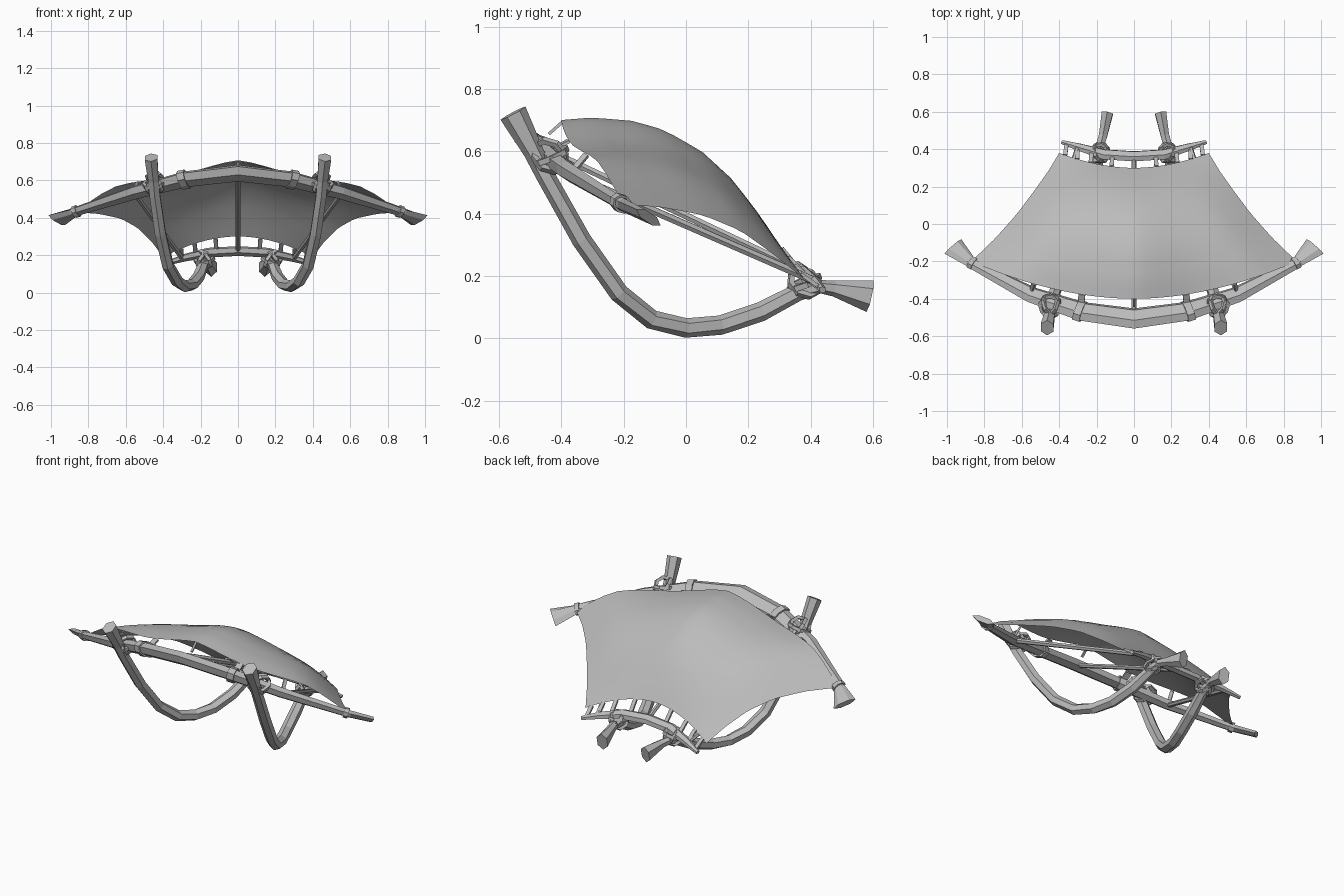
import bpy, bmesh, math
from mathutils import Vector as V

if "Cube" in bpy.data.objects:
    bpy.data.objects.remove(bpy.data.objects["Cube"])


def material(name, c):
    m = bpy.data.materials.new(name)
    m.diffuse_color = (c, c, c, 1)
    m.use_nodes = True
    m.node_tree.nodes["Principled BSDF"].inputs["Base Color"].default_value = m.diffuse_color
    return m


GREY = material("plain grey", 0.5)


def finish(name, bm, smooth=False):
    bmesh.ops.recalc_face_normals(bm, faces=bm.faces)
    me = bpy.data.meshes.new(name)
    bm.to_mesh(me)
    bm.free()
    me.materials.append(GREY)
    if smooth:
        me.shade_smooth()
    ob = bpy.data.objects.new(name, me)
    bpy.context.collection.objects.link(ob)
    return ob


def sweep(name, pts, sizes, ref, sides=6, closed=False):
    """Faceted bar through pts; sizes = (half width, half thickness along ref)."""
    pts = [V(p) for p in pts]
    n = len(pts)
    ref = V(ref).normalized()
    if isinstance(sizes, tuple):
        sizes = [sizes] * n
    bm = bmesh.new()
    rings = []
    for i, p in enumerate(pts):
        a = pts[(i - 1) % n] if closed else pts[max(i - 1, 0)]
        b = pts[(i + 1) % n] if closed else pts[min(i + 1, n - 1)]
        t = (b - a).normalized()
        w = t.cross(ref).normalized()
        h = w.cross(t)
        ring = []
        for k in range(sides):
            ang = 2 * math.pi * (k + (0.5 if sides == 4 else 0)) / sides
            f = 1.414 if sides == 4 else 1.08
            ring.append(bm.verts.new(p + w * math.cos(ang) * sizes[i][0] * f
                                     + h * math.sin(ang) * sizes[i][1] * f))
        rings.append(ring)
    for i in range(n if closed else n - 1):
        r, s = rings[i], rings[(i + 1) % n]
        for k in range(sides):
            j = (k + 1) % sides
            bm.faces.new((r[k], r[j], s[j], s[k]))
    if not closed:
        bm.faces.new(rings[0])
        bm.faces.new(rings[-1])
    return finish(name, bm)


def loop(name, centre, axis, radius, thick=0.011, squash=1.0, band=None):
    """Binding loop wrapped round an axis."""
    c, ax = V(centre), V(axis).normalized()
    u = ax.cross(V(N)).normalized()
    v = ax.cross(u)
    pts = [c + u * math.cos(i * math.pi / 4) * radius
           + v * math.sin(i * math.pi / 4) * radius * squash for i in range(8)]
    return sweep(name, pts, (thick, band or thick), ax, 4, True)


def mirror_pts(half):
    return [(-x, y, z) for x, y, z in reversed(half[1:])] + half


def interp(table, t):
    for (t0, a), (t1, b) in zip(table, table[1:]):
        if t <= t1:
            return V(a).lerp(V(b), (t - t0) / (t1 - t0))
    return V(table[-1][1])


N = (0, 0.55, 0.83)  # normal of the sloping frame

# front bow beam with flared tips
half = [(0, -.505, .638), (.28, -.467, .606), (.55, -.378, .535), (.84, -.225, .442),
        (.88, -.198, .426), (.968, -.12, .388)]
hs = [(.06, .034), (.056, .033), (.046, .028), (.031, .021), (.032, .02), (.06, .016)]
sweep("front_beam", mirror_pts(half), hs[:0:-1] + hs, N)

# rear bow beam
half = [(0, .362, .222), (.16, .372, .213), (.29, .41, .185), (.385, .438, .155)]
hs = [(.03, .022), (.03, .022), (.022, .017), (.012, .01)]
sweep("rear_beam", mirror_pts(half), hs[:0:-1] + hs, N)

# stretched cover, peaked at the middle and shoulders of its front edge
centre = [(0, (0, -.4, .70)), (.14, (0, -.3, .708)), (.32, (0, -.17, .697)), (.46, (0, -.07, .668)),
          (.62, (0, .05, .60)), (.76, (0, .15, .508)), (.9, (0, .24, .39)), (1, (0, .3, .30))]
edge = [(0, (.87, -.2, .43)), (.2, (.74, -.075, .42)), (.4, (.625, .055, .395)),
        (.6, (.535, .175, .345)), (.8, (.46, .28, .27)), (1, (.4, .38, .19))]
sag = [(0, (0, 0, 0)), (.08, (.04, 0, 0)), (.18, (.12, 0, 0)), (.38, (.29, 0, 0)), (.55, (.365, 0, 0)),
       (.7, (.44, 0, 0)), (.78, (.52, 0, 0)), (.88, (.72, 0, 0)), (1, (1, 0, 0))]


def cover(u, v):
    c, e = interp(centre, v), interp(edge, v)
    q = abs(u) ** 1.9
    k = max(0, 1 - v * 1.1)
    qz = q + (interp(sag, abs(u)).x - q) * k
    return V((u * e.x, c.y + (e.y - c.y) * q, c.z + (e.z - c.z) * qz))


bm = bmesh.new()
NU, NV = 24, 16
g = [[bm.verts.new(cover(2 * i / NU - 1, j / NV)) for i in range(NU + 1)] for j in range(NV + 1)]
for j in range(NV):
    for i in range(NU):
        bm.faces.new((g[j][i], g[j][i + 1], g[j + 1][i + 1], g[j + 1][i]))
finish("cover", bm, True)

# centre spar under the cover
sweep("centre_spar", [(0, -.49, .625), (0, .36, .222)], (.012, .012), N)
sweep("centre_lace", [(0, -.395, .695), (0, -.44, .655)], (.006, .005), N, 4)

for s, side in ((1, "right"), (-1, "left")):
    def M(*ps):
        return [(s * x, y, z) for x, y, z in ps]

    # curved runner with flared ends
    path = M((.465, -.555, .722), (.452, -.49, .60), (.445, -.45, .52), (.415, -.335, .315),
             (.375, -.215, .145), (.325, -.11, .06), (.285, 0, .033), (.245, .11, .042),
             (.21, .24, .085), (.185, .36, .148), (.178, .43, .165), (.165, .475, .16), (.143, .59, .135))
    rs = [(.042, .036), (.03, .03), (.028, .03)] + [(.029, .031)] * 6 + \
         [(.026, .027), (.02, .024), (.024, .024), (.048, .032)]
    sweep(side + "_runner", path, rs, (1, 0, 0))

    # side spar
    sweep(side + "_spar", M((.55, -.37, .525), (.3, .41, .185)), (.013, .013), N)

    # crossed lashings at the runner joints
    for nm, c, r in (("front", (.447, -.438, .585), .058), ("rear", (.18, .38, .178), .05)):
        for k, ax in enumerate(((1, .5, .7), (1, -.5, -.7), (.2, -.4, 1))):
            loop(f"{side}_{nm}_lashing_{k}", M(c)[0], (s * ax[0], ax[1], ax[2]), r, .009)

    # bands round the front beam
    loop(side + "_band", (s * .29, -.464, .604), (s * .95, .28, -.2), .062, .005, .62, .02)
    loop(side + "_tip_band", (s * .865, -.209, .433), (s * .85, .45, -.27), .034, .004, .75, .013)

    # laces from the cover to the beams
    for k, (u, end, w) in enumerate(((.32, (.285, -.44, .60), .018), (.62, (.55, -.365, .535), .01))):
        a = cover(u, 0)
        sweep(f"{side}_front_lace_{k}", [(s * a.x, a.y, a.z - .003), M(end)[0]], (w, .005), N, 4)
    for k, (u, end) in enumerate(((.3, (.115, .367, .217)), (.58, (.225, .39, .2)),
                                  (.76, (.3, .412, .182)), (.92, (.36, .43, .163)))):
        a = cover(u, 1)
        sweep(f"{side}_rear_lace_{k}", [(s * a.x, a.y, a.z), M(end)[0]], (.011, .006), N, 4)
